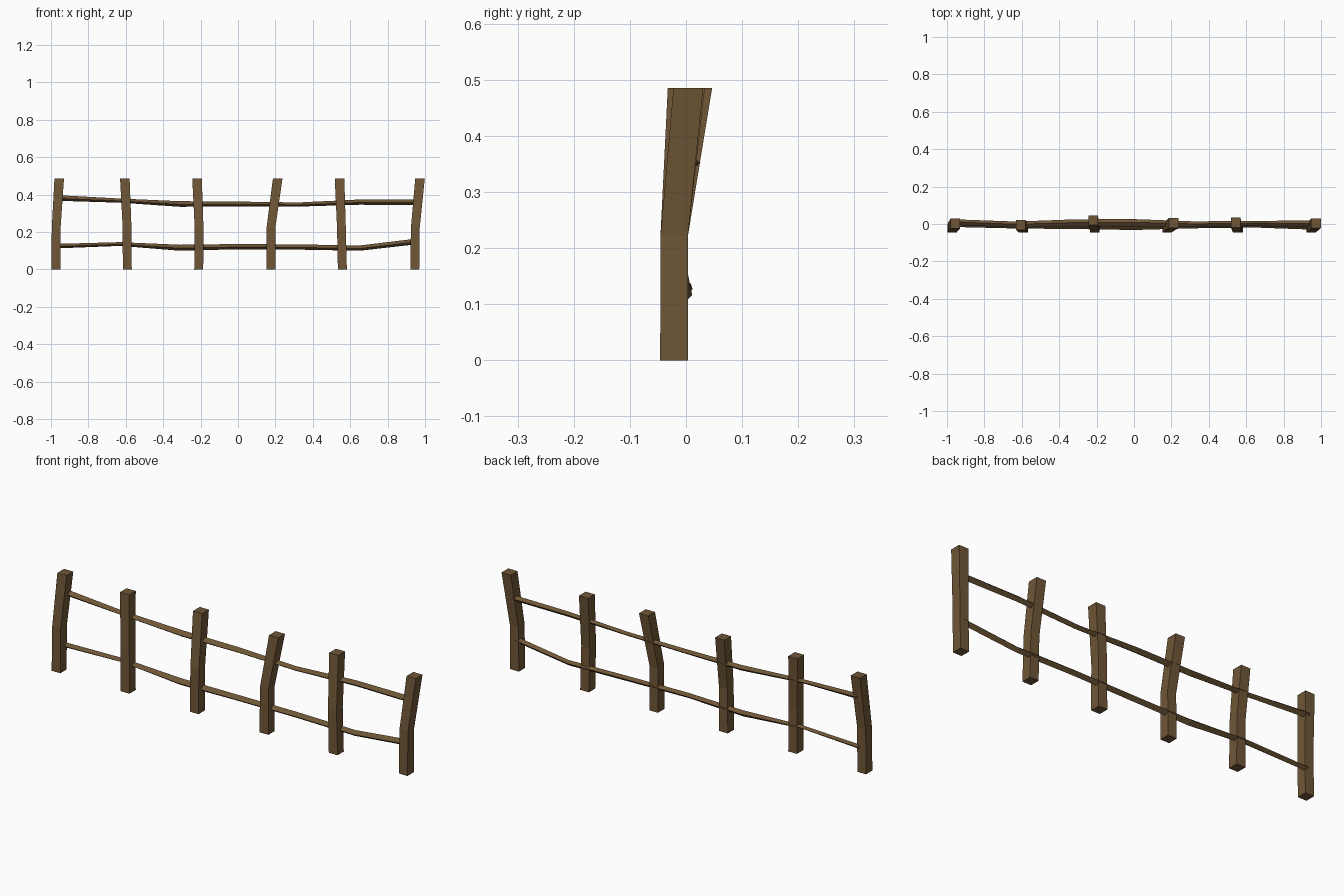
import bpy, bmesh
from mathutils import Vector

wood = bpy.data.materials.new("brown_wood")
wood.diffuse_color = (0.160, 0.094, 0.038, 1)


def loft(name, rings):
    """Skin a row of equal cross-sections and cap both ends."""
    bm = bmesh.new()
    loops = [[bm.verts.new(p) for p in ring] for ring in rings]
    n = len(loops[0])
    for a, b in zip(loops, loops[1:]):
        for i in range(n):
            j = (i + 1) % n
            bm.faces.new((a[i], a[j], b[j], b[i]))
    bm.faces.new(loops[0][::-1])
    bm.faces.new(loops[-1])
    bmesh.ops.recalc_face_normals(bm, faces=bm.faces)
    mesh = bpy.data.meshes.new(name)
    bm.to_mesh(mesh)
    bm.free()
    mesh.materials.append(wood)
    obj = bpy.data.objects.new(name, mesh)
    bpy.context.collection.objects.link(obj)


# Posts: straight lower half, leaning upper half
def post(name, base_x, mid_x, top_x, top_y):
    levels = ((base_x, -0.021, 0.0, 0.024), (mid_x, -0.021, 0.222, 0.0235),
              (top_x, top_y, 0.485, 0.0255))
    corners = ((-1, -1), (1, -1), (1, 1), (-1, 1))
    loft(name, [[Vector((x + sx * r, y + sy * (r + 0.001), z)) for sx, sy in corners]
                for x, y, z, r in levels])


posts = [(-0.974, -0.972, -0.956, 0.002), (-0.592, -0.593, -0.605, -0.006),
         (-0.210, -0.208, -0.219, 0.020), (0.176, 0.176, 0.212, 0.005),
         (0.558, 0.553, 0.543, 0.007), (0.945, 0.948, 0.973, 0.004)]
for i, p in enumerate(posts):
    post(f"post_{i + 1}", *p)


# Rails: crooked four-sided sticks with a diamond section
def rail(name, path):
    rings = []
    for x, y, z, h, d in path:
        section = ((-d, -0.15 * h), (-0.1 * d, -h), (d, 0.15 * h), (0.1 * d, h))
        rings.append([Vector((x, y + a, z + b)) for a, b in section])
    loft(name, rings)


rail("upper_rail", [(-0.96, 0.010, 0.382, 0.015, 0.015), (-0.63, -0.003, 0.368, 0.011, 0.016),
                    (-0.31, 0.006, 0.350, 0.015, 0.019), (0.0, 0.007, 0.350, 0.013, 0.019),
                    (0.32, -0.001, 0.347, 0.011, 0.015), (0.65, 0.003, 0.360, 0.014, 0.014),
                    (0.96, 0.001, 0.360, 0.015, 0.017)])
rail("lower_rail", [(-0.96, -0.002, 0.125, 0.012, 0.014), (-0.63, -0.008, 0.136, 0.010, 0.016),
                    (-0.31, -0.009, 0.116, 0.016, 0.018), (0.0, -0.014, 0.122, 0.014, 0.018),
                    (0.32, -0.007, 0.120, 0.014, 0.016), (0.65, -0.004, 0.114, 0.014, 0.015),
                    (0.95, -0.013, 0.149, 0.015, 0.017)])
